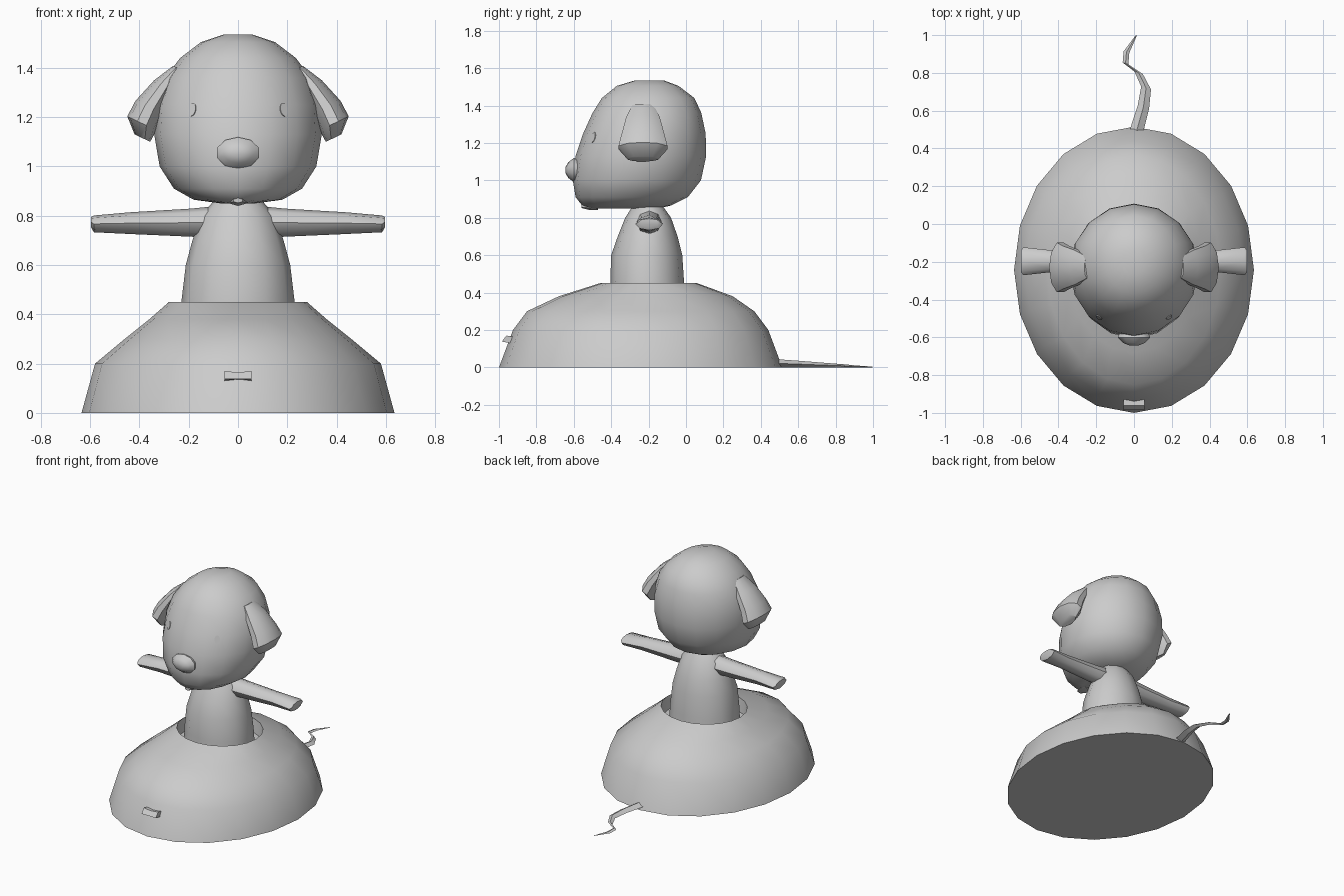
import bpy, bmesh, math
from mathutils import Vector

old = bpy.data.objects.get("Cube")
if old:
    bpy.data.objects.remove(old, do_unlink=True)

grey = bpy.data.materials.new("plain grey")
grey.use_nodes = True
GREY = (0.6, 0.6, 0.6, 1)
grey.diffuse_color = GREY
grey.node_tree.nodes["Principled BSDF"].inputs["Base Color"].default_value = GREY


def loft(name, rings, angle=45):
    """Skin a list of equal-length point rings and cap both ends."""
    bm = bmesh.new()
    loops = [[bm.verts.new(p) for p in r] for r in rings]
    n = len(loops[0])
    for a, b in zip(loops, loops[1:]):
        for i in range(n):
            j = (i + 1) % n
            bm.faces.new((a[i], a[j], b[j], b[i]))
    bm.faces.new(loops[0])
    bm.faces.new(loops[-1])
    bmesh.ops.recalc_face_normals(bm, faces=bm.faces)
    mesh = bpy.data.meshes.new(name)
    bm.to_mesh(mesh)
    bm.free()
    ob = bpy.data.objects.new(name, mesh)
    bpy.context.collection.objects.link(ob)
    mesh.materials.append(grey)
    bpy.ops.object.select_all(action='DESELECT')
    ob.select_set(True)
    bpy.context.view_layer.objects.active = ob
    bpy.ops.object.shade_smooth_by_angle(angle=math.radians(angle))
    return ob


def oval(center, u, v, n):
    c, u, v = Vector(center), Vector(u), Vector(v)
    angles = [2 * math.pi * i / n for i in range(n)]
    return [c + u * math.sin(a) + v * math.cos(a) for a in angles]


def stack(name, levels, n, angle=45):
    """Horizontal ovals given as height, half width, front y, back y."""
    return loft(name, [oval((0, (f + b) / 2, z), (rx, 0, 0), (0, (b - f) / 2, 0), n)
                       for z, rx, f, b in levels], angle)


# Domed shell with a sunken opening
stack("shell", [(0, .635, -1, .515), (.2, .58, -.925, .44), (.3, .46, -.85, .365),
                (.38, .36, -.68, .25), (.45, .28, -.46, .06),
                (.36, .27, -.45, .05)], 20, 50)

# Torso
stack("torso", [(.3, .235, -.41, 0), (.45, .23, -.405, -.01), (.6, .212, -.40, -.02),
                (.7, .185, -.365, -.045), (.8, .15, -.325, -.08),
                (.87, .09, -.28, -.13)], 12)

# Head
head = stack("head", [(.85, .07, -.52, -.15), (.865, .18, -.555, -.08),
                      (.91, .26, -.59, .01), (1.0, .318, -.605, .08),
                      (1.13, .34, -.59, .108), (1.25, .333, -.55, .105),
                      (1.36, .295, -.50, .082), (1.44, .235, -.45, .045),
                      (1.505, .15, -.37, -.04), (1.535, .06, -.27, -.12)], 16)

# Nose
loft("nose", [oval((0, y, 1.055), (rx, 0, 0), (0, 0, rz), 10)
              for y, rx, rz in [(-.56, .075, .055), (-.60, .09, .064),
                                (-.63, .06, .042), (-.643, .025, .018)]])

# Mouth nub under the chin
loft("mouth", [oval((0, y, .862), (rx, 0, 0), (0, 0, rz), 6)
               for y, rx, rz in [(-.47, .045, .02), (-.51, .045, .022), (-.56, .02, .01)]])

# Ears, arms and eyes on both sides
for side, s in (("left", 1), ("right", -1)):
    loft(side + "_ear", [oval((s * x, -.23, z), (0, w, 0), (s * t * .9, 0, t * .43), 10)
                         for x, z, w, t in [(.245, 1.40, .06, .02), (.30, 1.33, .095, .045),
                                            (.36, 1.24, .12, .062), (.39, 1.175, .138, .066),
                                            (.388, 1.115, .085, .035)]])
    loft(side + "_arm", [oval((s * x, -.197, z), (0, w, 0), (0, 0, h), 8)
                         for x, z, w, h in [(.08, .775, .07, .065), (.19, .772, .065, .057),
                                            (.44, .77, .058, .044), (.585, .767, .074, .034),
                                            (.597, .775, .06, .02)]])
    # Thin disc laid on the face
    hit, spot, normal, _ = head.ray_cast(Vector((s * .185, -2, 1.23)), Vector((0, 1, 0)))
    across = Vector((0, 0, 1)).cross(normal).normalized()
    up = normal.cross(across)
    loft(side + "_eye", [oval(spot + normal * d, across * .018, up * .028, 10)
                         for d in (-.003, .004)], 30)

# Tapering tail lying on the ground
loft("tail", [oval((x, y, h), (w, -w * .3, 0), (0, 0, h), 4)
              for x, y, w, h in [(.01, .48, .035, .022), (.05, .62, .03, .017),
                                 (.064, .72, .026, .013), (.025, .80, .022, .01),
                                 (-.045, .85, .015, .008), (-.04, .91, .015, .005),
                                 (.012, .998, .003, .002)]], 30)

# Small bow-shaped tag on the front of the shell
loft("shell_tag", [oval((x, -.95, .15), (0, .035, .012), (0, -.01, h), 4)
                   for x, h in [(-.055, .02), (0, .014), (.055, .02)]], 30)
